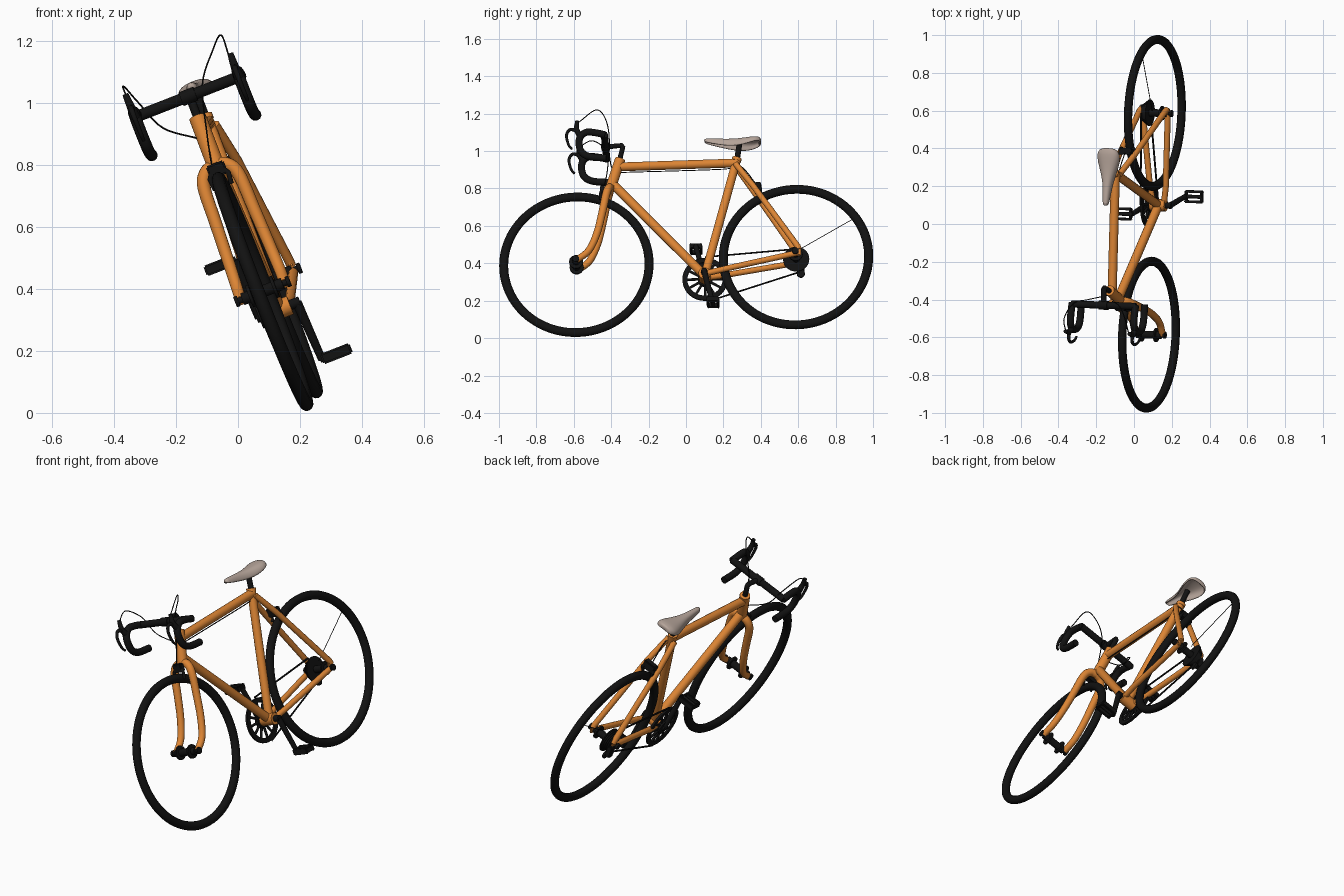
import bpy, bmesh, math
from mathutils import Vector, Matrix

if "Cube" in bpy.data.objects:
    bpy.data.objects.remove(bpy.data.objects["Cube"])

# Leaning bicycle: every part is placed in one tilted centre plane
N = Vector((1, -0.04, 0.39)).normalized()      # sideways axis
U = Vector((-0.39, 0, 1)).normalized()         # up along the bike
F = U.cross(N).normalized()                    # towards the rear


def P(y, z, d=0.0):
    """Point of the centre plane at world (y, z), moved sideways by d."""
    return Vector((0.095 + 0.04 * y - 0.39 * (z - 0.412), y, z)) + N * d


def mat(name, rgb):
    m = bpy.data.materials.new(name)
    m.diffuse_color = (*rgb, 1)
    m.use_nodes = True
    m.node_tree.nodes["Principled BSDF"].inputs["Base Color"].default_value = m.diffuse_color
    return m


ORANGE = mat("orange paint", (0.72, 0.235, 0.035))
BLACK = mat("black", (0.006, 0.006, 0.006))
TAN = mat("saddle grey tan", (0.46, 0.37, 0.32))


def add(name, mesh, m):
    ob = bpy.data.objects.new(name, mesh)
    bpy.context.collection.objects.link(ob)
    mesh.materials.clear()
    mesh.materials.append(m)
    bpy.ops.object.select_all(action='DESELECT')
    ob.select_set(True)
    bpy.context.view_layer.objects.active = ob
    bpy.ops.object.shade_smooth_by_angle(angle=math.radians(40))
    return ob


def smooth_path(p, n=6):
    """Catmull-Rom samples through the points."""
    q = [p[0] * 2 - p[1]] + p + [p[-1] * 2 - p[-2]]
    out = []
    for i in range(1, len(q) - 2):
        a, b, c, e = q[i - 1:i + 3]
        for k in range(n):
            t = k / n
            out.append(0.5 * (2 * b + (c - a) * t + (2 * a - 5 * b + 4 * c - e) * t * t
                              + (3 * b - a - 3 * c + e) * t ** 3))
    return out + [p[-1]]


def tube(name, pts, r, m, r_end=None, curved=False):
    if curved:
        pts = smooth_path(pts)
    cu = bpy.data.curves.new(name, 'CURVE')
    cu.dimensions = '3D'
    cu.bevel_depth = 1.0
    cu.bevel_resolution = 5 if r > 0.006 else 1
    cu.use_fill_caps = True
    s = cu.splines.new('POLY')
    s.points.add(len(pts) - 1)
    for i, p in enumerate(pts):
        s.points[i].co = (*p, 1)
        s.points[i].radius = r + ((r_end or r) - r) * i / (len(pts) - 1)
    tmp = bpy.data.objects.new(name, cu)
    bpy.context.collection.objects.link(tmp)
    dg = bpy.context.evaluated_depsgraph_get()
    mesh = bpy.data.meshes.new_from_object(tmp.evaluated_get(dg))
    bpy.data.objects.remove(tmp)
    return add(name, mesh, m)


def lathe(name, y, z, d, profile, m, segs=48, closed=True):
    """Spin a (radius, sideways) profile around the sideways axis."""
    c = P(y, z, d)
    bm = bmesh.new()
    rings = []
    for i in range(segs):
        a = 2 * math.pi * i / segs
        o = F * math.cos(a) + U * math.sin(a)
        rings.append([bm.verts.new(c + o * r + N * s) for r, s in profile])
    k = len(profile)
    for i in range(segs):
        A, B = rings[i], rings[(i + 1) % segs]
        for j in range(k if closed else k - 1):
            bm.faces.new((A[j], A[(j + 1) % k], B[(j + 1) % k], B[j]))
    bmesh.ops.recalc_face_normals(bm, faces=bm.faces)
    me = bpy.data.meshes.new(name)
    bm.to_mesh(me)
    bm.free()
    return add(name, me, m)


def box(name, c, sx, sy, sz, m, bevel=0.005):
    bm = bmesh.new()
    bmesh.ops.create_cube(bm, size=1)
    bmesh.ops.scale(bm, vec=(sx, sy, sz), verts=bm.verts)
    bmesh.ops.bevel(bm, geom=bm.edges[:], offset=bevel, segments=2, affect='EDGES')
    R = Matrix((N, F, U)).transposed().to_4x4()
    bm.transform(Matrix.Translation(c) @ R)
    me = bpy.data.meshes.new(name)
    bm.to_mesh(me)
    bm.free()
    return add(name, me, m)


FRONT, REAR, BB = (-0.586, 0.392), (0.588, 0.433), (0.10, 0.333)

# Wheels and hubs
tyre = [(0.389 + 0.024 * math.cos(t * math.pi / 6), 0.022 * math.sin(t * math.pi / 6)) for t in range(12)]
for nm, (y, z), w in (("front", FRONT, 0.095), ("rear", REAR, 0.10)):
    lathe(nm + "_tyre", y, z, 0, tyre, BLACK, 96)
    tube(nm + "_hub", [P(y, z, -0.07), P(y, z, 0.07)], 0.02, BLACK)
    tube(nm + "_axle", [P(y, z, -w), P(y, z, w)], 0.011, BLACK)
    for s in (-1, 1):
        tube(nm + "_hub_flange", [P(y, z, s * 0.036), P(y, z, s * 0.046)], 0.038, BLACK)
        tube(nm + "_axle_nut", [P(y, z, s * (w - 0.012)), P(y, z, s * w)], 0.018, BLACK)
tube("wheel_wire", [P(0.60, 0.47), P(0.89, 0.635)], 0.002, BLACK)

# Main frame
tube("head_tube", [P(-0.352, 0.955), P(-0.404, 0.80)], 0.028, ORANGE)
tube("top_tube", [P(-0.365, 0.915), P(0.268, 0.936)], 0.024, ORANGE)
tube("down_tube", [P(-0.396, 0.828), P(*BB)], 0.024, ORANGE)
tube("seat_tube", [P(0.273, 0.958), P(*BB)], 0.023, ORANGE)
tube("bottom_bracket", [P(*BB, -0.042), P(*BB, 0.042)], 0.032, ORANGE)
for s in (-1, 1):
    tube("seat_stay", [P(0.265, 0.925, s * 0.02), P(0.36, 0.80, s * 0.042),
                       P(0.60, 0.465, s * 0.072), P(0.607, 0.448, s * 0.072)], 0.016, ORANGE)
    tube("chain_stay", [P(*BB, s * 0.03), P(0.20, 0.352, s * 0.045), P(0.60, 0.43, s * 0.072)], 0.016, ORANGE)
    box("rear_dropout", P(0.598, 0.437, s * 0.072), 0.012, 0.04, 0.05, ORANGE)
    # Fork
    tube("fork_leg", [P(-0.405, 0.80, 0), P(-0.411, 0.79, s * 0.036), P(-0.424, 0.75, s * 0.06),
                      P(-0.447, 0.64, s * 0.066), P(-0.475, 0.53, s * 0.071), P(-0.518, 0.44, s * 0.075),
                      P(-0.582, 0.39, s * 0.076)], 0.023, ORANGE, 0.018, True)

# Brakes
box("front_brake", P(-0.445, 0.785), 0.06, 0.03, 0.045, BLACK)
box("rear_brake", P(0.385, 0.80), 0.075, 0.035, 0.05, BLACK)
for s in (-1, 1):
    tube("front_brake_arm", [P(-0.45, 0.79, s * 0.015), P(-0.455, 0.765, s * 0.032), P(-0.455, 0.73, s * 0.028)], 0.008, BLACK)
    tube("rear_brake_arm", [P(0.39, 0.81, s * 0.02), P(0.40, 0.785, s * 0.035), P(0.385, 0.75, s * 0.03)], 0.009, BLACK)

# Stem and drop handlebar
tube("stem", [P(-0.358, 0.94), P(-0.338, 1.02), P(-0.345, 1.03), P(-0.425, 1.022)], 0.014, BLACK)
tube("stem_clamp", [P(-0.43, 1.022, -0.025), P(-0.43, 1.022, 0.025)], 0.024, BLACK)
tube("handlebar_top", [P(-0.43, 1.022, -0.182), P(-0.43, 1.022, 0.182)], 0.019, BLACK)
drop = [(-0.425, 1.021), (-0.48, 1.033), (-0.53, 1.034), (-0.563, 1.0), (-0.557, 0.938), (-0.513, 0.906), (-0.42, 0.897)]
lever = [(-0.565, 1.035), (-0.61, 1.05), (-0.632, 1.02), (-0.622, 0.97), (-0.603, 0.945)]
for s in (-1, 1):
    tube("handlebar_drop", [P(y, z, s * 0.18) for y, z in drop], 0.019, BLACK, curved=True)
    tube("brake_hood", [P(-0.555, 1.01, s * 0.18), P(-0.578, 1.05, s * 0.18), P(-0.575, 1.095, s * 0.182)], 0.018, BLACK, 0.010, True)
    tube("brake_lever", [P(y, z, s * 0.18) for y, z in lever], 0.010, BLACK, 0.006, True)

# Cables
V = Vector
tube("right_brake_cable", [V(p) for p in ((-0.03, -0.572, 1.155), (-0.055, -0.48, 1.22), (-0.082, -0.43, 1.17),
                                          (-0.115, -0.41, 1.06), (-0.10, -0.42, 0.90), (-0.085, -0.44, 0.80))], 0.0028, BLACK, curved=True)
tube("left_brake_cable", [V(p) for p in ((-0.36, -0.572, 1.02), (-0.37, -0.50, 1.055), (-0.32, -0.42, 1.0),
                                         (-0.242, -0.40, 0.92), (-0.125, -0.375, 0.885))], 0.0028, BLACK, curved=True)
tube("top_tube_cable", [P(-0.37, 0.885), P(-0.3, 0.887), P(0.2, 0.903), P(0.29, 0.915, 0.015), P(0.385, 0.81)], 0.0028, BLACK, curved=True)

# Crankset on the left side as seen from the front
ring = lambda a, b, t: [(a, -t), (b, -t), (b, t), (a, t)]
lathe("chainring", *BB, -0.052, ring(0.095, 0.121, 0.006), BLACK, 64)
tube("chainring_hub", [P(*BB, -0.066), P(*BB, -0.042)], 0.04, BLACK)
for i in range(12):
    a = math.pi * i / 6
    o = F * math.cos(a) + U * math.sin(a)
    c = P(*BB, -0.052)
    tube("chainring_spoke", [c + o * 0.03, c + o * 0.10], 0.007, BLACK)
tube("crank_axle", [P(*BB, -0.075), P(*BB, 0.075)], 0.017, BLACK)
for s, (y, z) in ((-1, (0.049, 0.52)), (1, (0.149, 0.147))):
    tube("crank_arm", [P(*BB, s * 0.065), P(y, z, s * 0.072)], 0.016, BLACK, 0.013)
    tube("pedal_axle", [P(y, z, s * 0.066), P(y, z, s * 0.17)], 0.010, BLACK)
    for k in (-1, 1):
        box("pedal_plate", P(y, z, s * 0.122) + F * 0.027 * k, 0.10, 0.014, 0.036, BLACK)
        box("pedal_end", P(y, z, s * 0.122) + N * 0.044 * k, 0.012, 0.06, 0.03, BLACK)

# Cassette, rear gear changer and chain
for i in range(5):
    d = -0.03 - 0.008 * i
    lathe("rear_cog", *REAR, d, ring(0.012, 0.07 - 0.006 * i, 0.003), BLACK, 40)
tube("cassette_body", [P(*REAR, -0.068), P(*REAR, -0.028)], 0.04, BLACK)
box("gear_changer", P(0.612, 0.40, -0.075), 0.03, 0.035, 0.07, BLACK)
tube("gear_changer_wheel", [P(0.612, 0.365, -0.062), P(0.612, 0.365, -0.05)], 0.022, BLACK)
tube("chain_top", [P(0.10, 0.452, -0.052), P(0.585, 0.495, -0.052)], 0.005, BLACK)
tube("chain_bottom", [P(0.125, 0.218, -0.052), P(0.605, 0.372, -0.052)], 0.005, BLACK)

# Seat post and saddle shell
tube("seat_post", [P(0.272, 0.95), P(0.287, 1.045)], 0.015, BLACK)
tube("seat_clamp", [P(0.273, 0.962), P(0.269, 0.946)], 0.026, ORANGE)
# y, half width, top height, depth
rows = [(0.097, 0.008, 1.060, 0.012), (0.104, 0.018, 1.068, 0.026), (0.16, 0.022, 1.066, 0.036), (0.22, 0.029, 1.063, 0.045),
        (0.28, 0.047, 1.064, 0.050), (0.33, 0.063, 1.068, 0.046), (0.37, 0.065, 1.072, 0.038), (0.395, 0.05, 1.07, 0.03), (0.402, 0.025, 1.062, 0.02)]
bm = bmesh.new()
grid = []
for y, w, zt, dep in rows:
    arc = [math.pi * j / 10 for j in range(11)]
    grid.append([bm.verts.new(P(y, zt - dep * (1 - math.sin(a) ** 0.8), w * math.copysign(abs(math.cos(a)) ** 0.8, math.cos(a)))) for a in arc])
for A, B in zip(grid, grid[1:]):
    for j in range(10):
        bm.faces.new((A[j], A[j + 1], B[j + 1], B[j]))
bm.faces.new(grid[0])
bm.faces.new(grid[-1])
bmesh.ops.recalc_face_normals(bm, faces=bm.faces)
bm.normal_update()
if max(bm.faces, key=lambda f: abs(f.normal.z)).normal.z < 0:
    bmesh.ops.reverse_faces(bm, faces=bm.faces)
me = bpy.data.meshes.new("saddle")
bm.to_mesh(me)
bm.free()
seat = add("saddle", me, TAN)
so = seat.modifiers.new("thickness", 'SOLIDIFY')
so.thickness = 0.010
so.offset = -1
seat.modifiers.new("smooth", 'SUBSURF').levels = 1
